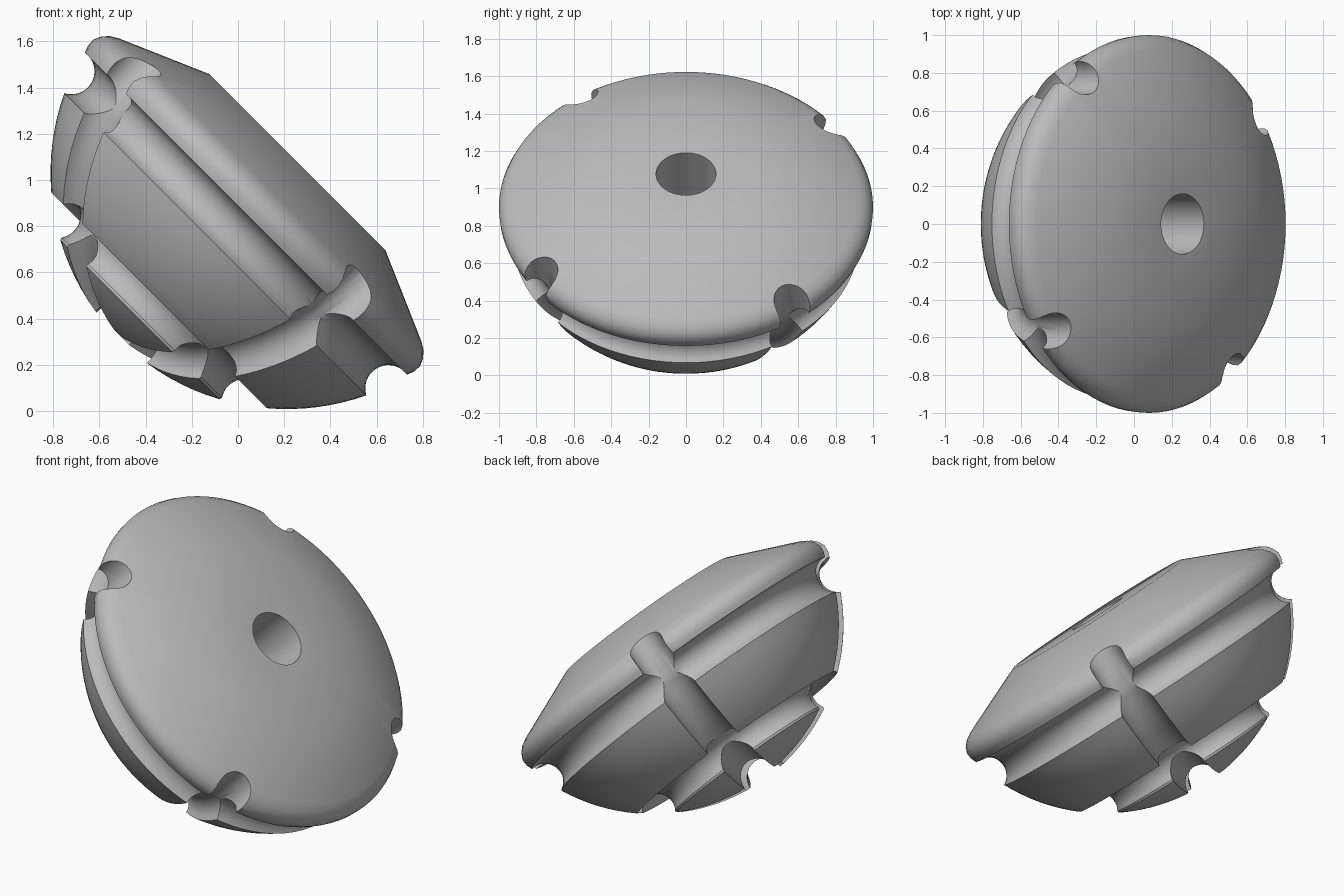
import bpy, bmesh
from math import sin, cos, radians, pi
from mathutils import Vector, Matrix

cube = bpy.data.objects.get("Cube")
if cube:
    bpy.data.objects.remove(cube, do_unlink=True)

DOME_H, DOME_R = 0.186, 1.023   # dome centre height and radius
GROOVE = 0.1                    # groove radius
BORE = 0.16


def arc(cx, cz, r, a0, a1, n):
    """Points on a circular arc in the radius/height plane."""
    steps = [radians(a0 + (a1 - a0) * i / n) for i in range(n + 1)]
    return [(cx + r * cos(a), cz + r * sin(a)) for a in steps]


def new_object(name, bm):
    bmesh.ops.recalc_face_normals(bm, faces=bm.faces)
    mesh = bpy.data.meshes.new(name)
    bm.to_mesh(mesh)
    bm.free()
    ob = bpy.data.objects.new(name, mesh)
    bpy.context.collection.objects.link(ob)
    return ob


def loft(name, rings, closed):
    """Skin a list of rings; close the loop or cap both ends."""
    bm = bmesh.new()
    loops = [[bm.verts.new(p) for p in ring] for ring in rings]
    pairs = list(zip(loops, loops[1:]))
    if closed:
        pairs.append((loops[-1], loops[0]))
    else:
        bm.faces.new(loops[0])
        bm.faces.new(loops[-1])
    for a, b in pairs:
        for i in range(len(a)):
            j = (i + 1) % len(a)
            bm.faces.new((a[i], a[j], b[j], b[i]))
    return new_object(name, bm)


# Turned body: plateau, cone, rounded rim, ring grooves, dome, bore
profile = [(BORE, 0.25), (0.54, 0.25), (0.925, 0.083), (0.96, 0.062), (0.985, 0.035)]
profile += [(1.0, 0.0), (0.997, -0.035)]
profile += arc(0.97, -0.163, GROOVE, 81, 243, 14)
profile += arc(0, DOME_H, DOME_R, -25.5, -49.5, 8)
profile += arc(0.573, -0.645, GROOVE, 30, 214, 14)
profile += arc(0, DOME_H, DOME_R, -61.5, -81, 6)
SEG = 96
rings = []
for k in range(SEG):
    a = 2 * pi * k / SEG
    rings.append([(r * cos(a), r * sin(a), z) for r, z in profile])
body = loft("grooved_dome", rings, True)

# Tube cutters: down through the rim, then along the dome to the bore
path = [Vector((0.97, 0, z)) for z in (0.4, 0.0)]
path += [Vector((r, 0, z)) for r, z in arc(0, DOME_H, 1.02, -19.5, -84.5, 18)]
side = Vector((0, 1, 0))
tube = []
for i, p in enumerate(path):
    t = (path[min(i + 1, len(path) - 1)] - path[max(i - 1, 0)]).normalized()
    n = t.cross(side)
    tube.append([p + GROOVE * (cos(a) * n + sin(a) * side)
                 for a in (2 * pi * j / 28 for j in range(28))])

cutters = []
for k in range(4):
    turn = Matrix.Rotation(radians(36 + 90 * k), 3, 'Z')
    cutter = loft("groove_cutter", [[turn @ p for p in ring] for ring in tube], False)
    cutter.hide_render = True
    cutters.append(cutter)
    mod = body.modifiers.new("groove", 'BOOLEAN')
    mod.operation, mod.solver, mod.object = 'DIFFERENCE', 'EXACT', cutter

# Bake the cuts and drop the cutters
bpy.context.view_layer.update()
deps = bpy.context.evaluated_depsgraph_get()
baked = bpy.data.meshes.new_from_object(body.evaluated_get(deps))
body.modifiers.clear()
body.data = baked
for cutter in cutters:
    bpy.data.objects.remove(cutter, do_unlink=True)

# Material
grey = bpy.data.materials.new("plain grey")
grey.use_nodes = True
colour = (0.5, 0.5, 0.5, 1)
grey.diffuse_color = colour
grey.node_tree.nodes["Principled BSDF"].inputs["Base Color"].default_value = colour
body.data.materials.clear()
body.data.materials.append(grey)

# Tip the axis over and shade
body.data.transform(Matrix.Translation((0.08, 0, 0.9)) @ Matrix.Rotation(radians(45), 4, 'Y'))
bpy.ops.object.select_all(action='DESELECT')
body.select_set(True)
bpy.context.view_layer.objects.active = body
bpy.ops.object.shade_smooth_by_angle(angle=radians(30))
